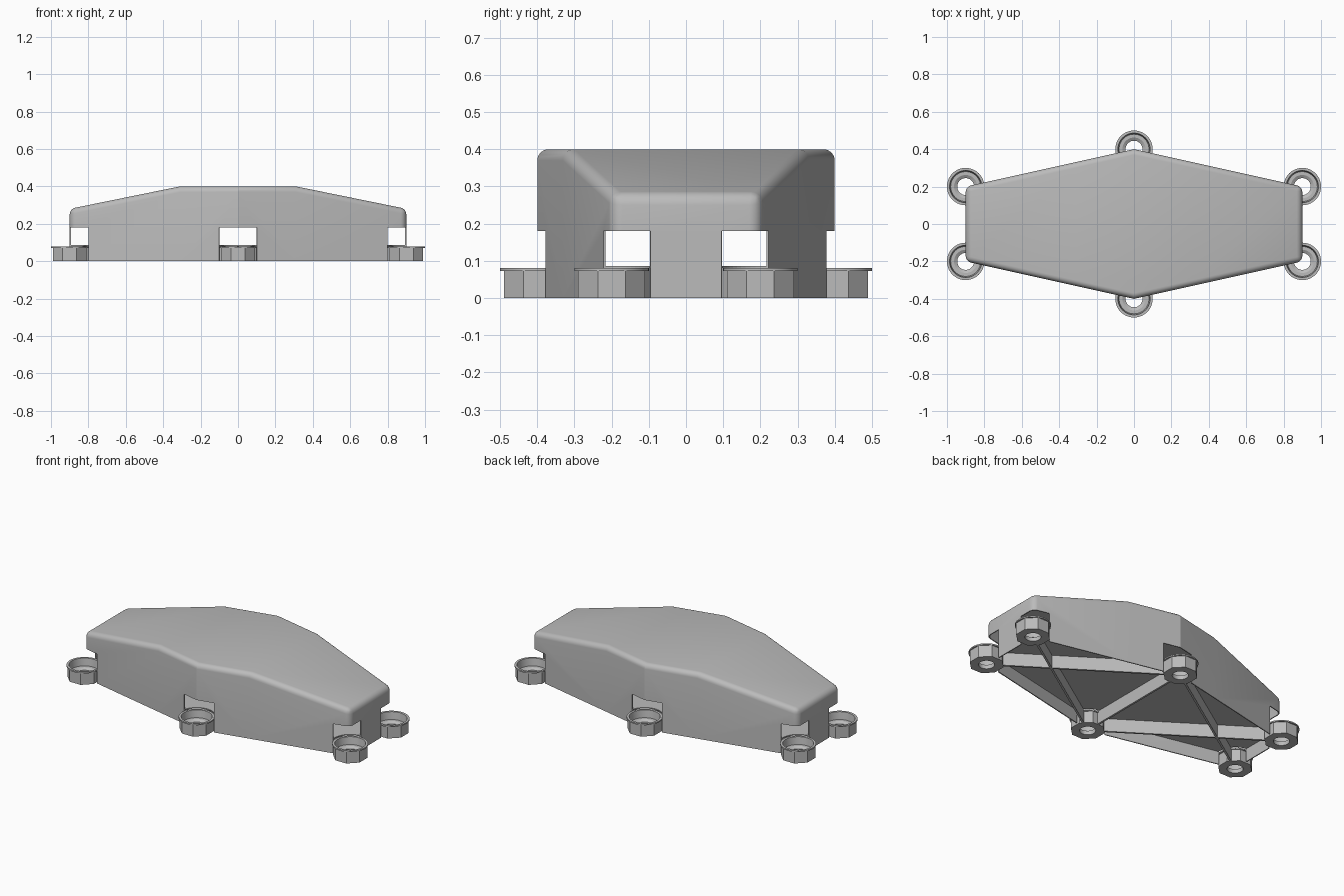
import bpy, bmesh, math
from mathutils import Vector

cube = bpy.data.objects.get("Cube")
if cube:
    bpy.data.objects.remove(cube, do_unlink=True)

grey = bpy.data.materials.new("mid_grey")
grey.use_nodes = True
colour = (0.5, 0.5, 0.5, 1)
grey.diffuse_color = colour
grey.node_tree.nodes["Principled BSDF"].inputs["Base Color"].default_value = colour

HALF_X, END_Y, MID_Y, FOLD_X = 0.9, 0.2, 0.4, 0.31
WALL = 0.006
CORNERS = {
    "left_front": (HALF_X, -END_Y), "left_back": (HALF_X, END_Y),
    "middle_back": (0, MID_Y), "right_back": (-HALF_X, END_Y),
    "right_front": (-HALF_X, -END_Y), "middle_front": (0, -MID_Y),
}


def finish(name, bm, smooth=True):
    bmesh.ops.recalc_face_normals(bm, faces=bm.faces)
    mesh = bpy.data.meshes.new(name)
    bm.to_mesh(mesh)
    bm.free()
    mesh.materials.append(grey)
    obj = bpy.data.objects.new(name, mesh)
    bpy.context.collection.objects.link(obj)
    if smooth:
        smooth_by_angle(obj)
    return obj


def smooth_by_angle(obj):
    bpy.ops.object.select_all(action="DESELECT")
    obj.select_set(True)
    bpy.context.view_layer.objects.active = obj
    bpy.ops.object.shade_smooth_by_angle(angle=math.radians(20))


def apply_modifiers(obj):
    bpy.context.view_layer.update()
    baked = bpy.data.meshes.new_from_object(
        obj.evaluated_get(bpy.context.evaluated_depsgraph_get()))
    obj.modifiers.clear()
    obj.data = baked


def prism(bm, outline, bottom, top):
    """Closed prism; top is a height for each outline point."""
    low = [bm.verts.new((x, y, bottom)) for x, y in outline]
    high = [bm.verts.new((x, y, z)) for (x, y), z in zip(outline, top)]
    bm.faces.new(low[::-1])
    for i in range(len(low)):
        j = (i + 1) % len(low)
        bm.faces.new((low[i], low[j], high[j], high[i]))
    return high


# Cutter that clears the corners for the cups
bm = bmesh.new()
for x, y in CORNERS.values():
    ring = [(x + 0.104 * math.cos(a), y + 0.104 * math.sin(a))
            for a in (math.tau * k / 48 for k in range(48))]
    bm.faces.new(prism(bm, ring, -0.1, [0.18] * 48))
cutter = finish("notch_cutter", bm, False)
cutter.hide_render = True


def cut_notches(obj):
    mod = obj.modifiers.new("notches", "BOOLEAN")
    mod.operation, mod.solver, mod.object = "DIFFERENCE", "EXACT", cutter


# Shell: tapered six-sided cover, flat in the middle, sloping to both ends
fold_y = MID_Y - (MID_Y - END_Y) * FOLD_X / HALF_X
front = [(-HALF_X, -END_Y), (-FOLD_X, -fold_y), (0, -MID_Y),
         (FOLD_X, -fold_y), (HALF_X, -END_Y)]
outline = front + [(-x, -y) for x, y in front]
heights = [0.28, 0.4, 0.4, 0.4, 0.28] * 2
bm = bmesh.new()
t = prism(bm, outline, 0, heights)
roof = [bm.faces.new((t[0], t[1], t[8], t[9])),
        bm.faces.new((t[1], t[2], t[3], t[6], t[7], t[8])),
        bm.faces.new((t[3], t[4], t[5], t[6]))]
rim = {e for f in roof for e in f.edges if not all(g in roof for g in e.link_faces)}
uprights = {e for e in bm.edges
            if all(abs(v.co.x) > HALF_X - 0.01 for v in e.verts)
            and abs(e.verts[0].co.y - e.verts[1].co.y) < 0.01}
bmesh.ops.bevel(bm, geom=list(rim | uprights), offset=0.03, segments=6,
                profile=0.5, affect="EDGES", clamp_overlap=True)
bm.normal_update()
floor_faces = [f for f in bm.faces if all(v.co.z < 0.001 for v in f.verts)]
bmesh.ops.delete(bm, geom=floor_faces, context="FACES_ONLY")
shell = finish("cover_shell", bm, False)
mod = shell.modifiers.new("wall", "SOLIDIFY")
mod.thickness, mod.offset = WALL, -1
cut_notches(shell)
apply_modifiers(shell)
smooth_by_angle(shell)

# Floor plate inside the shell
bm = bmesh.new()
inner = [(x * 0.992, y * 0.992) for x, y in CORNERS.values()]
bm.faces.new(prism(bm, inner, 0.08, [0.086] * 6))
plate = finish("floor_plate", bm, False)
cut_notches(plate)
apply_modifiers(plate)
bpy.data.objects.remove(cutter, do_unlink=True)

# Bracing ribs under the plate
ribs = [("middle_front", "middle_back"),
        ("middle_front", "left_back"), ("middle_front", "right_back"),
        ("middle_back", "left_front"), ("middle_back", "right_front")]
for start, end in ribs:
    a, b = Vector(CORNERS[start]), Vector(CORNERS[end])
    along = (b - a).normalized()
    side = Vector((-along.y, along.x)) * WALL
    a, b = a + along * 0.085, b - along * 0.085
    bm = bmesh.new()
    box = [a - side, b - side, b + side, a + side]
    bm.faces.new(prism(bm, box, 0, [0.081] * 4))
    finish(f"rib_{start}_to_{end}", bm, False)

# Cups: eight-sided outside, round lip, stepped seat and a through hole
SIDES, STEPS = 8, 48
cup_profile = [(0.045, 0, False), (0.09, 0, True), (0.09, 0.072, True),
               (0.1, 0.072, False), (0.1, 0.08, False), (0.086, 0.08, False),
               (0.08, 0.035, False), (0.062, 0.035, False), (0.045, 0.025, False)]


def cup(name, cx, cy):
    bm = bmesh.new()
    rings = []
    for r, z, flat_sided in cup_profile:
        ring = []
        for k in range(STEPS):
            a = math.tau * k / STEPS
            sector = math.tau / SIDES
            off = (a + sector / 2) % sector - sector / 2
            radius = r / math.cos(off) if flat_sided else r
            ring.append(bm.verts.new((cx + radius * math.cos(a),
                                      cy + radius * math.sin(a), z)))
        rings.append(ring)
    for i, ring in enumerate(rings):
        above = rings[(i + 1) % len(rings)]
        for k in range(STEPS):
            j = (k + 1) % STEPS
            bm.faces.new((ring[k], ring[j], above[j], above[k]))
    finish(name, bm)


for place, (x, y) in CORNERS.items():
    cup(f"cup_{place}", x, y)
